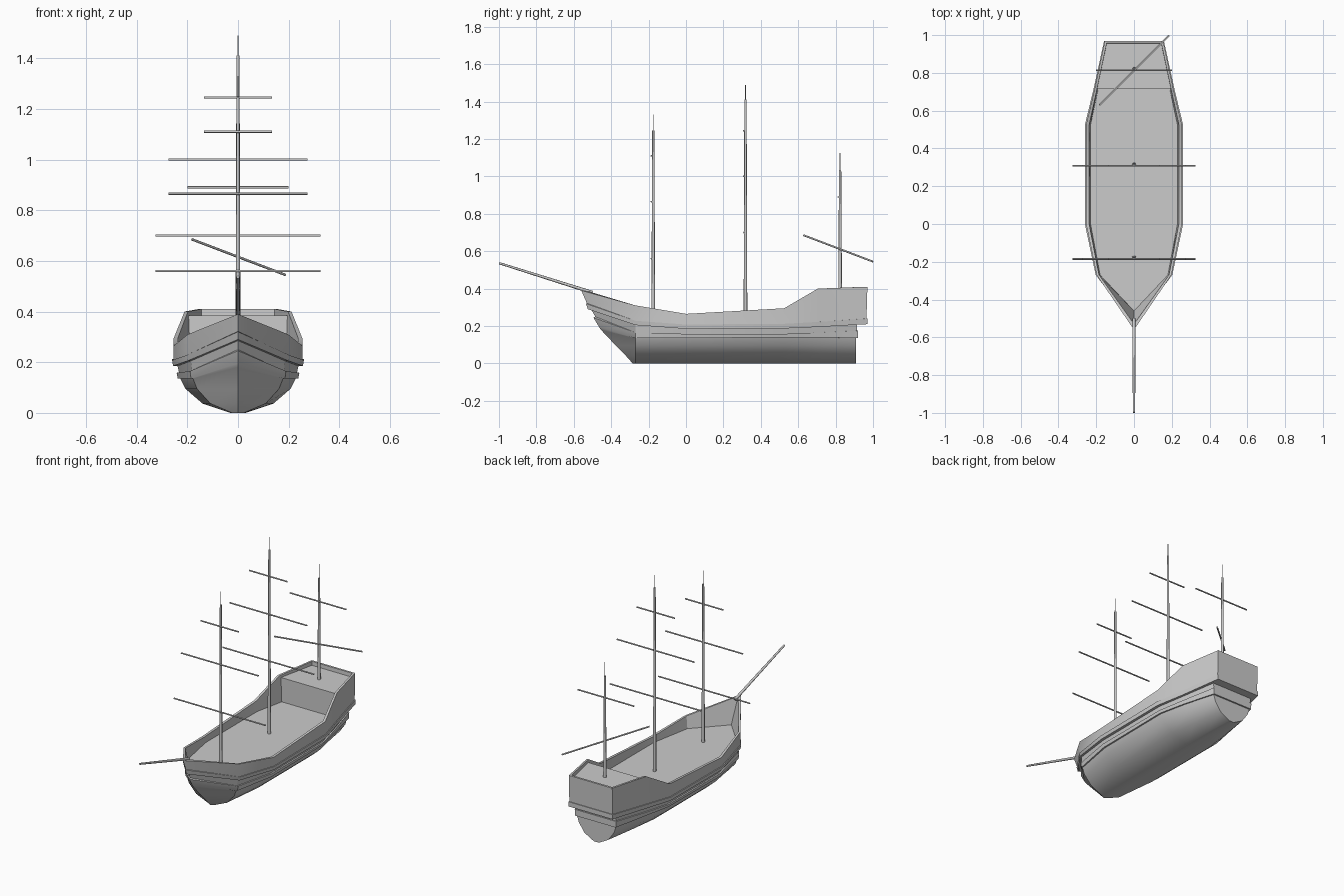
import bpy, bmesh
from mathutils import Vector

if "Cube" in bpy.data.objects:
    bpy.data.objects.remove(bpy.data.objects["Cube"])

STATION_Y = (-0.27, 0.0, 0.525, 0.705)
HALF_WIDTH = (0.195, 0.25, 0.25, 0.208, 0.152)


def finish(name, bm, angle=None):
    bmesh.ops.recalc_face_normals(bm, faces=bm.faces)
    me = bpy.data.meshes.new(name)
    bm.to_mesh(me)
    bm.free()
    ob = bpy.data.objects.new(name, me)
    bpy.context.collection.objects.link(ob)
    if angle:
        bpy.ops.object.select_all(action='DESELECT')
        bpy.context.view_layer.objects.active = ob
        ob.select_set(True)
        bpy.ops.object.shade_smooth_by_angle(angle=angle)
    return ob


def pole(name, a, b, r1, r2, sides=8):
    a, b = Vector(a), Vector(b)
    bm = bmesh.new()
    bmesh.ops.create_cone(bm, cap_ends=True, segments=sides, radius1=r1, radius2=r2, depth=(b - a).length)
    rot = (b - a).to_track_quat('Z', 'Y').to_matrix().to_4x4()
    bmesh.ops.transform(bm, matrix=rot, verts=bm.verts)
    bmesh.ops.translate(bm, vec=(a + b) / 2, verts=bm.verts)
    return finish(name, bm, 0.9)


# Hull rows from keel to deck: bow y, bow z, station heights, width factor, stern y
low_wale_bottom = (0.135, 0.135, 0.14, 0.14, 0.135)
low_wale_top = (0.165, 0.158, 0.158, 0.165, 0.175)
high_wale_bottom = (0.205, 0.185, 0.187, 0.195, 0.21)
high_wale_top = (0.228, 0.208, 0.212, 0.222, 0.24)
sheer = (0.31, 0.265, 0.295, 0.40, 0.41)
rows = [
    (-0.285, 0.0, (0.0,) * 5, 0.12, 0.91),
    (-0.318, 0.037, (0.037,) * 5, 0.56, 0.91),
    (-0.375, 0.095, (0.095,) * 5, 0.83, 0.91),
    (-0.455, 0.18, low_wale_bottom, 0.91, 0.91),
    (-0.465, 0.195, low_wale_bottom, 0.95, 0.92),
    (-0.495, 0.245, low_wale_top, 0.97, 0.92),
    (-0.485, 0.25, low_wale_top, 0.93, 0.915),
    (-0.505, 0.285, high_wale_bottom, 0.955, 0.915),
    (-0.525, 0.29, high_wale_bottom, 1.025, 0.97),
    (-0.535, 0.32, high_wale_top, 1.04, 0.97),
    (-0.53, 0.322, high_wale_top, 1.015, 0.965),
    (-0.56, 0.39, sheer, 1.015, 0.97),
    (-0.53, 0.388, sheer, 0.95, 0.957),
    (-0.46, 0.23, (0.23,) * 5, 0.92, 0.95),
]
bm = bmesh.new()
loops = []
for bow_y, bow_z, zs, f, stern_y in rows:
    side = [(w * f, y, z) for w, y, z in zip(HALF_WIDTH, STATION_Y + (stern_y,), zs)]
    pts = [(0, bow_y, bow_z)] + side + [(-x, y, z) for x, y, z in reversed(side)]
    loops.append([bm.verts.new(p) for p in pts])
n = len(loops[0])
for lo, hi in zip(loops, loops[1:]):
    for i in range(n):
        j = (i + 1) % n
        bm.faces.new((lo[i], lo[j], hi[j], hi[i]))
bm.faces.new(loops[0])
bm.faces.new(loops[-1])   # main deck
finish("hull", bm, 0.5)

# Raised stern deck with its bulkhead
bm = bmesh.new()
outline = [(-0.2, 0.715), (0.2, 0.715), (0.146, 0.96), (-0.146, 0.96)]
base = bm.faces.new([bm.verts.new((x, y, 0.225)) for x, y in outline])
ext = bmesh.ops.extrude_face_region(bm, geom=[base])
bmesh.ops.translate(bm, vec=(0, 0, 0.16), verts=[v for v in ext['geom'] if isinstance(v, bmesh.types.BMVert)])
finish("stern_deck", bm)

# Masts with thin poles on top, and their yards: (height, half length)
masts = {
    "fore": (-0.175, 0.225, 1.245, 1.33, [(0.56, 0.325), (0.865, 0.275), (1.11, 0.135)]),
    "main": (0.318, 0.225, 1.41, 1.49, [(0.70, 0.325), (1.0, 0.275), (1.245, 0.135)]),
    "mizzen": (0.824, 0.38, 1.035, 1.125, [(0.89, 0.20)]),
}
for name, (y, z0, z1, z2, yards) in masts.items():
    pole(name + "_mast", (0, y, z0), (0, y, z1), 0.010, 0.006)
    pole(name + "_flagpole", (0, y, z1), (0, y, z2), 0.002, 0.002, 6)
    for k, (z, half) in enumerate(yards):
        pole(f"{name}_yard_{k + 1}", (-half, y - 0.010, z), (half, y - 0.010, z), 0.0045, 0.0045)

# Slanting yard at the stern and the bowsprit
pole("slanting_yard", (-0.182, 0.63, 0.685), (0.186, 0.998, 0.545), 0.005, 0.005)
pole("bowsprit", (0, -0.50, 0.379), (0, -0.998, 0.536), 0.009, 0.006)
